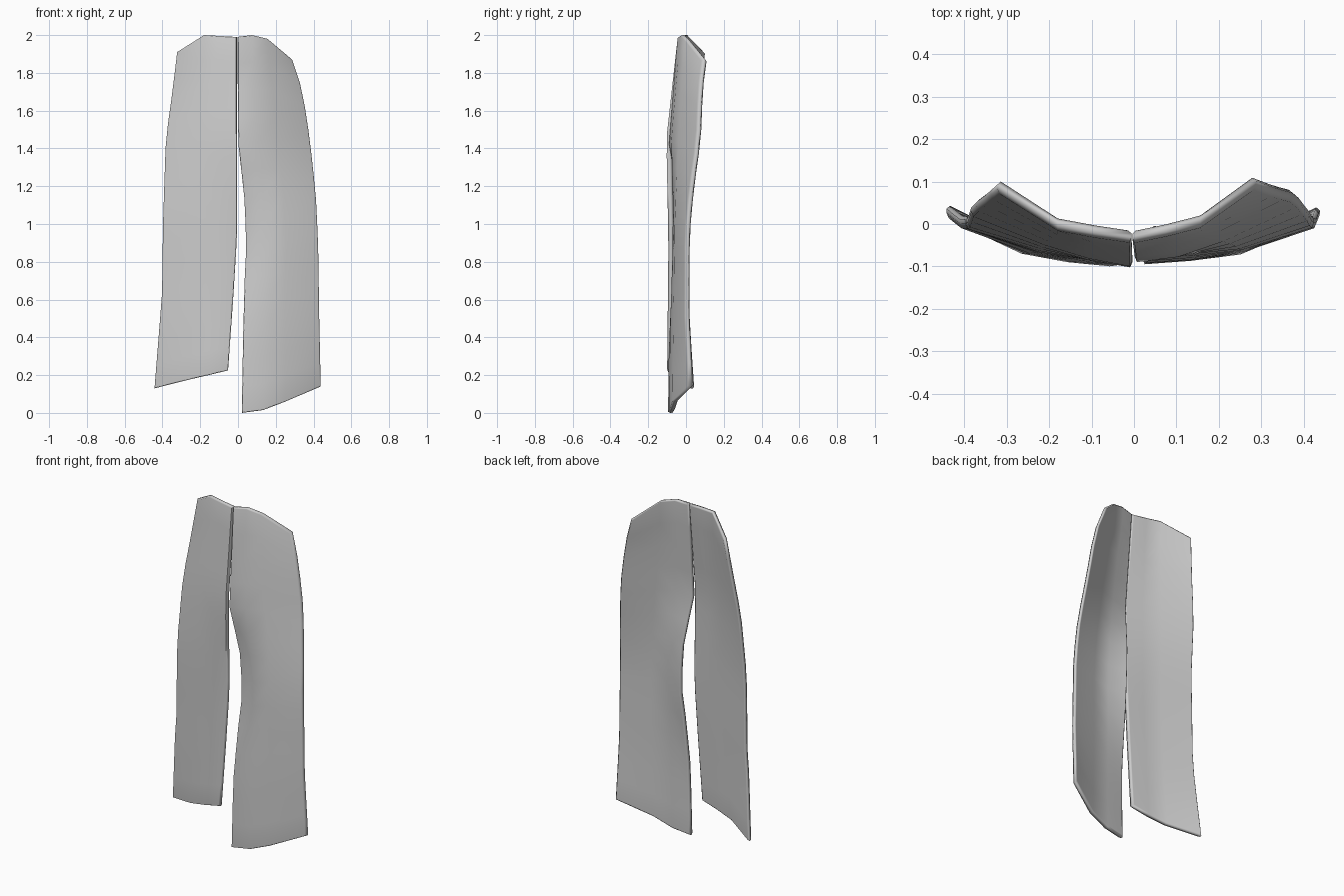
import bpy, bmesh

if "Cube" in bpy.data.objects:
    bpy.data.objects.remove(bpy.data.objects["Cube"])

grey = bpy.data.materials.new("plain grey")
grey.diffuse_color = (0.6, 0.6, 0.6, 1)
grey.use_nodes = True
grey.node_tree.nodes["Principled BSDF"].inputs["Base Color"].default_value = grey.diffuse_color

ROWS = 14
FRACS = (0, 0.27, 0.55, 1)  # columns from inner to outer edge
# Layers from front to back: (depth offset, rim inset)
LAYERS = ((0, 0.005), (0.012, 0), (0.022, 0), (0.029, 0.008))


def lerp_line(points, z):
    """Value at height z on a polyline of (z, value), lowest first."""
    if z <= points[0][0]:
        return points[0][1]
    for (z0, v0), (z1, v1) in zip(points, points[1:]):
        if z <= z1:
            return v0 + (v1 - v0) * (z - z0) / (z1 - z0)
    return points[-1][1]


def panel(name, inner, outer, bottom, top, depth):
    bm = bmesh.new()
    n, m = ROWS, len(FRACS)
    layers = []
    for off, inset in LAYERS:
        grid = []
        for r in range(n + 1):
            row = []
            for c, f in enumerate(FRACS):
                z = bottom[c] + (top[c] - bottom[c]) * r / n
                xi, xo = lerp_line(inner, z), lerp_line(outer, z)
                side = 1 if xo > xi else -1
                x = xi + (xo - xi) * f + side * inset * ((c == 0) - (c == m - 1))
                y = lerp_line(depth[c], z) + off
                edge_z = z + inset * ((r == 0) - (r == n))
                inside = 0 < r < n and 0 < c < m - 1
                # middle layers only need their rim
                skip = inside and 0 < len(layers) < len(LAYERS) - 1
                row.append(None if skip else bm.verts.new((x, y, edge_z)))
            grid.append(row)
        layers.append(grid)
    # front and back faces
    for g in (layers[0], layers[-1]):
        for r in range(n):
            for c in range(m - 1):
                bm.faces.new((g[r][c], g[r][c + 1], g[r + 1][c + 1], g[r + 1][c]))
    # rounded rim
    loop = [(0, c) for c in range(m)] + [(r, m - 1) for r in range(1, n + 1)]
    loop += [(n, c) for c in range(m - 2, -1, -1)] + [(r, 0) for r in range(n - 1, 0, -1)]
    for p, q in zip(layers, layers[1:]):
        for (a, b), (c, d) in zip(loop, loop[1:] + loop[:1]):
            bm.faces.new((p[a][b], p[c][d], q[c][d], q[a][b]))
    bmesh.ops.recalc_face_normals(bm, faces=bm.faces)
    mesh = bpy.data.meshes.new(name)
    bm.to_mesh(mesh)
    bm.free()
    mesh.materials.append(grey)
    ob = bpy.data.objects.new(name, mesh)
    bpy.context.collection.objects.link(ob)
    bpy.ops.object.select_all(action='DESELECT')
    ob.select_set(True)
    bpy.context.view_layer.objects.active = ob
    bpy.ops.object.shade_smooth_by_angle(angle=1.3)
    # keep the broad faces evenly shaded up to the rim
    ob.modifiers.new("even_shading", 'WEIGHTED_NORMAL').keep_sharp = True


# Shorter panel on the left
panel("left_panel",
      inner=((0.22, -0.053), (0.6, -0.026), (0.95, -0.004), (1.4, -0.004), (2, -0.006)),
      outer=((0.13, -0.442), (0.63, -0.402), (1, -0.397), (1.45, -0.382), (1.7, -0.347), (1.91, -0.322)),
      bottom=(0.225, 0.2, 0.175, 0.13), top=(1.99, 1.995, 2.0, 1.91),
      depth=(((0.2, -0.1), (0.9, -0.093), (1.45, -0.104), (2, -0.043)),
             ((0.2, -0.09), (0.9, -0.085), (1.45, -0.085), (2, -0.032)),
             ((0.17, -0.07), (1, -0.067), (1.45, -0.052), (2, -0.016)),
             ((0.13, 0.014), (0.5, -0.01), (1.1, -0.012), (1.45, 0.022), (1.7, 0.048), (1.9, 0.071))))

# Longer panel on the right, its inner edge curving back at mid height
panel("right_panel",
      inner=((0, 0.02), (0.4, 0.027), (0.7, 0.035), (0.9, 0.045), (1.15, 0.033), (1.42, 0.002), (2, -0.004)),
      outer=((0.14, 0.438), (0.5, 0.43), (0.9, 0.424), (1.15, 0.412), (1.45, 0.38), (1.71, 0.34), (1.87, 0.287)),
      bottom=(0.0, 0.015, 0.06, 0.14), top=(1.99, 2.0, 1.98, 1.87),
      depth=(((0, -0.095), (0.4, -0.09), (0.65, -0.063), (0.9, -0.03), (1.15, -0.038), (1.42, -0.09), (2, -0.044)),
             ((0, -0.087), (0.4, -0.085), (0.9, -0.07), (1.15, -0.07), (1.45, -0.078), (2, -0.03)),
             ((0.06, -0.072), (1, -0.06), (1.45, -0.04), (2, -0.008)),
             ((0.14, 0.01), (0.5, -0.01), (0.95, -0.009), (1.18, 0.012), (1.45, 0.05), (1.71, 0.06), (1.87, 0.08))))
